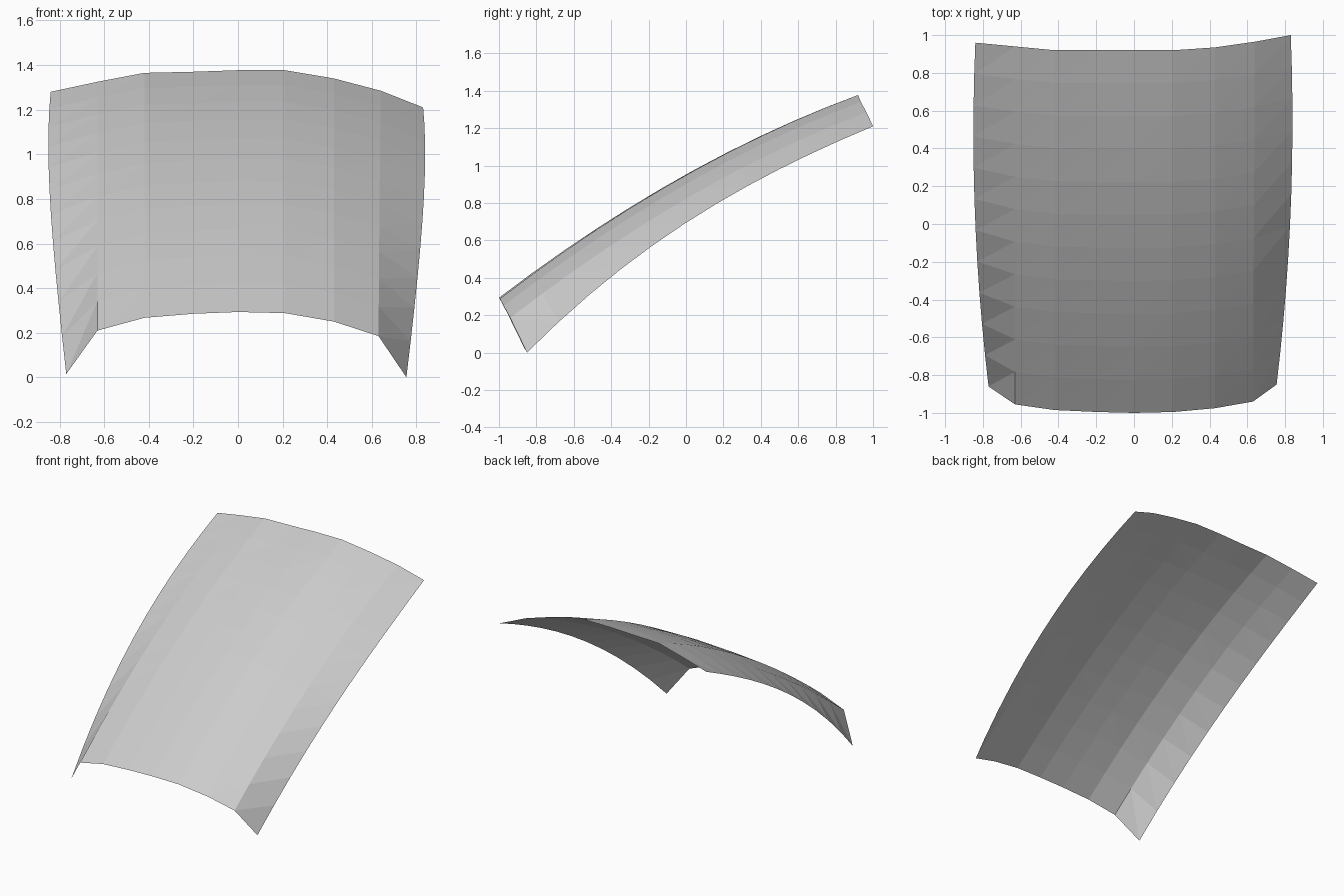
import bpy, bmesh
from mathutils import Vector

if "Cube" in bpy.data.objects:
    bpy.data.objects.remove(bpy.data.objects["Cube"])

ROWS = 11

# Cross-section at the low front edge and at the high back edge
front = [(-.77, -.86, .015), (-.63, -.955, .21), (-.42, -.985, .267),
         (-.2, -.995, .285), (0, -1, .293), (.21, -.995, .288),
         (.43, -.975, .25), (.63, -.94, .185), (.755, -.85, 0)]
back = [(-.84, .96, 1.28), (-.63, .94, 1.325), (-.42, .92, 1.365),
        (-.2, .92, 1.37), (0, .92, 1.377), (.21, .92, 1.377),
        (.43, .935, 1.34), (.64, .965, 1.285), (.83, 1, 1.21)]


def panel_point(col, t):
    """Blend the two edges and bow the panel upward, more at its sides."""
    p = Vector(front[col]).lerp(Vector(back[col]), t)
    arch = 4 * t * (1 - t)
    if col in (0, len(front) - 1):
        p.x += .037 * arch * (1 if col else -1)
        p.z += .137 * arch * (1.2 - .4 * t)
    else:
        p.z += .095 * arch
    return p


# Curved panel
bm = bmesh.new()
grid = [[bm.verts.new(panel_point(c, r / ROWS)) for c in range(len(front))]
        for r in range(ROWS + 1)]
for low, high in zip(grid, grid[1:]):
    for c in range(len(front) - 1):
        a, b, d, e = low[c], low[c + 1], high[c + 1], high[c]
        bm.faces.new((a, b, d))
        bm.faces.new((a, d, e))
mesh = bpy.data.meshes.new("curved_panel")
bm.to_mesh(mesh)
bm.free()
panel = bpy.data.objects.new("curved_panel", mesh)
bpy.context.collection.objects.link(panel)

# Plain grey finish
grey = bpy.data.materials.new("plain_grey")
grey.use_nodes = True
colour = (.6, .6, .6, 1)
grey.diffuse_color = colour
grey.node_tree.nodes["Principled BSDF"].inputs["Base Color"].default_value = colour
mesh.materials.append(grey)
